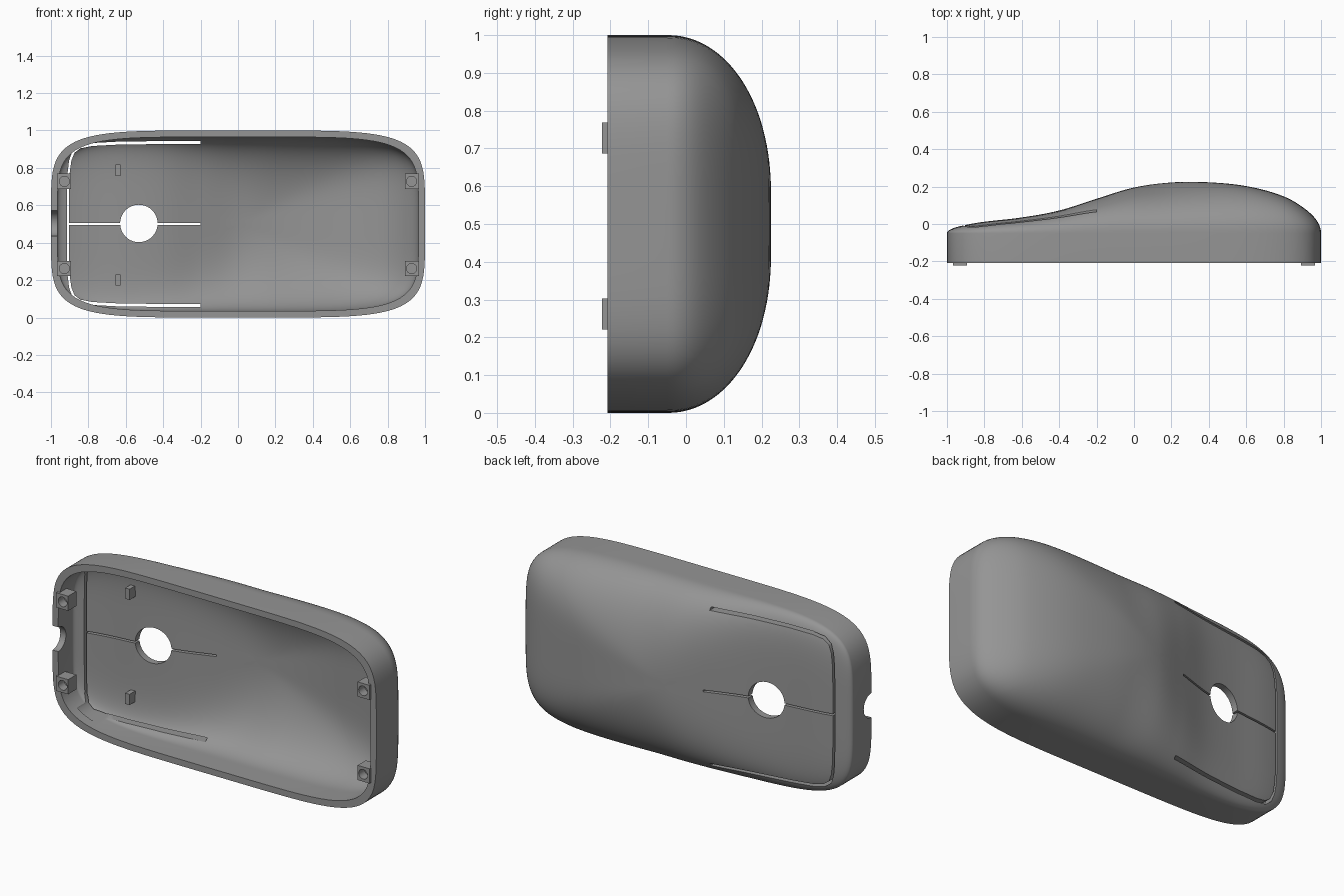
import bpy, bmesh, math
from mathutils import Vector

if "Cube" in bpy.data.objects:
    bpy.data.objects.remove(bpy.data.objects["Cube"])

RIM, BASE, N = -0.208, -0.05, 5.2        # rim depth, start of rounding, outline squareness
CROWN = [-.01, .013, .035, .072, .135, .195, .222, .223, .203, .155, .085]  # every 0.2 in x

grey = bpy.data.materials.new("plastic grey")
grey.diffuse_color = (0.3, 0.3, 0.3, 1)
grey.use_nodes = True
grey.node_tree.nodes["Principled BSDF"].inputs["Base Color"].default_value = grey.diffuse_color


def finish(name, bm):
    bmesh.ops.recalc_face_normals(bm, faces=bm.faces)
    me = bpy.data.meshes.new(name)
    bm.to_mesh(me)
    bm.free()
    ob = bpy.data.objects.new(name, me)
    bpy.context.collection.objects.link(ob)
    me.materials.append(grey)
    return ob


def crown(x):
    """Smooth curve through the crown heights."""
    u = min(max((x + 1) * 5, 0), 9.9999)
    i, f = int(u), u - int(u)
    p = [CROWN[min(max(i + k, 0), 10)] for k in (-1, 0, 1, 2)]
    m0, m1 = (p[2] - p[0]) / 2, (p[3] - p[1]) / 2
    return ((2*f**3 - 3*f*f + 1) * p[1] + (f**3 - 2*f*f + f) * m0
            + (3*f*f - 2*f**3) * p[2] + (f**3 - f*f) * m1)


def height(x, s):
    """Back surface: long profile times a rounded cross-section."""
    if s > 0.99999:
        return BASE
    end = (1 - abs(x) ** (16 if x < 0 else 12)) ** 0.5
    k = min(max((x + 0.7) / 0.9, 0), 1)
    p = 6 + (1.9 - 6) * k * k * (3 - 2 * k)
    frac = ((1 - s ** p) / (1 - abs(x) ** p)) ** 0.4545
    return BASE + (crown(x) - BASE) * end * frac


def outline():
    """Unit rounded rectangle, evenly spaced around."""
    nx, nz = 48, 32
    pts = [(-1 + 2*i/nx, -1) for i in range(nx)] + [(1, -1 + 2*i/nz) for i in range(nz)]
    pts += [(-a, -b) for a, b in pts]
    out = []
    for a, b in pts:
        r = (abs(a) ** N + abs(b) ** N) ** (1 / N)
        out.append((a / r, b / r))
    return out


def skin(bm, sx, sz, drop):
    """One domed skin with its side wall; returns the rim loop."""
    loop, rings = outline(), 36
    centre = bm.verts.new((0, height(0, 0) - drop, 0.5))
    prev = None
    for r in range(1, rings + 2):
        s = math.sin(min(r / rings, 1) * math.pi / 2)
        ring = []
        for a, b in loop:
            y = RIM if r > rings else height(a * s, s) - drop
            ring.append(bm.verts.new((a * s * sx, y, 0.5 + b * s * 0.5 * sz)))
        for i in range(len(ring)):
            j = (i + 1) % len(ring)
            if prev:
                bm.faces.new((prev[i], prev[j], ring[j], ring[i]))
            else:
                bm.faces.new((centre, ring[j], ring[i]))
        prev = ring
    return prev


def prism(name, pts, y0, y1):
    """Extrude an x-z polygon along y."""
    bm = bmesh.new()
    a = [bm.verts.new((x, y0, z)) for x, z in pts]
    b = [bm.verts.new((x, y1, z)) for x, z in pts]
    bm.faces.new(a)
    bm.faces.new(b[::-1])
    for i in range(len(a)):
        j = (i + 1) % len(a)
        bm.faces.new((a[i], b[i], b[j], a[j]))
    return finish(name, bm)


def box(name, x0, x1, y0, y1, z0, z1):
    return prism(name, [(x0, z0), (x1, z0), (x1, z1), (x0, z1)], y0, y1)


def circle(x, z, r, n=48):
    return [(x + r * math.cos(2*math.pi*i/n), z + r * math.sin(2*math.pi*i/n)) for i in range(n)]


def cut(ob, cutter):
    mod = ob.modifiers.new("cut", 'BOOLEAN')
    mod.operation, mod.solver, mod.object = 'DIFFERENCE', 'EXACT', cutter
    bpy.context.view_layer.objects.active = ob
    bpy.ops.object.modifier_apply(modifier=mod.name)
    bpy.data.objects.remove(cutter)


def smooth(ob):
    bpy.ops.object.select_all(action='DESELECT')
    ob.select_set(True)
    bpy.context.view_layer.objects.active = ob
    bpy.ops.object.shade_smooth_by_angle(angle=math.radians(32))


# Hollow shell: outer and inner skins joined at the rim
bm = bmesh.new()
outer = skin(bm, 1, 1, 0)
inner = skin(bm, 0.965, 0.93, 0.035)
for i in range(len(outer)):
    j = (i + 1) % len(outer)
    bm.faces.new((outer[i], outer[j], inner[j], inner[i]))
shell = finish("shell", bm)

# U-shaped slit around the button panel
half = [(-.2, .435), (-.45, .435), (-.65, .432), (-.78, .425), (-.845, .412),
        (-.88, .385), (-.897, .34), (-.906, .27), (-.909, .15)]
path = [Vector(p) for p in half + [(x, -z) for x, z in half[::-1]]]
left, right = [], []
for i, p in enumerate(path):
    d = (path[min(i + 1, len(path) - 1)] - path[max(i - 1, 0)]).normalized()
    side = Vector((-d.y, d.x)) * (0.0055 + 0.0025 * abs(d.x))
    left.append((p.x + side.x, 0.5 + p.y + side.y))
    right.append((p.x - side.x, 0.5 + p.y - side.y))
cut(shell, prism("slit_cutter", left + right[::-1], -.15, .3))

# Middle slit and wheel hole
cut(shell, box("middle_cutter", -.909, -.2, -.15, .3, .495, .505))
cut(shell, prism("wheel_cutter", circle(-.53, .503, .1, 64), -.15, .3))

# Cable notch in the end wall
notch = prism("notch_cutter", circle(0, 0, .068), -.1, .1)
notch.rotation_euler = (0, 0, math.pi / 2)
notch.location = (-.99, RIM, .503)
bpy.context.view_layer.update()
cut(shell, notch)
smooth(shell)

# Screw posts with blind holes
for sx, end in ((-1, "cable_end"), (1, "palm_end")):
    for z, level in ((.262, "lower"), (.728, "upper")):
        x0, x1 = sorted((sx * .894, sx * .968))
        post = box(f"screw_post_{end}_{level}", x0, x1, -.222, -.15, z - .041, z + .041)
        cut(post, prism("screw_cutter", circle(sx * .928, z, .027, 24), -.3, -.17))
        smooth(post)

# Button ribs under the panel
for z, level in ((.2, "lower"), (.787, "upper")):
    box(f"button_rib_{level}", -.655, -.628, -.06, .01, z - .03, z + .03)
